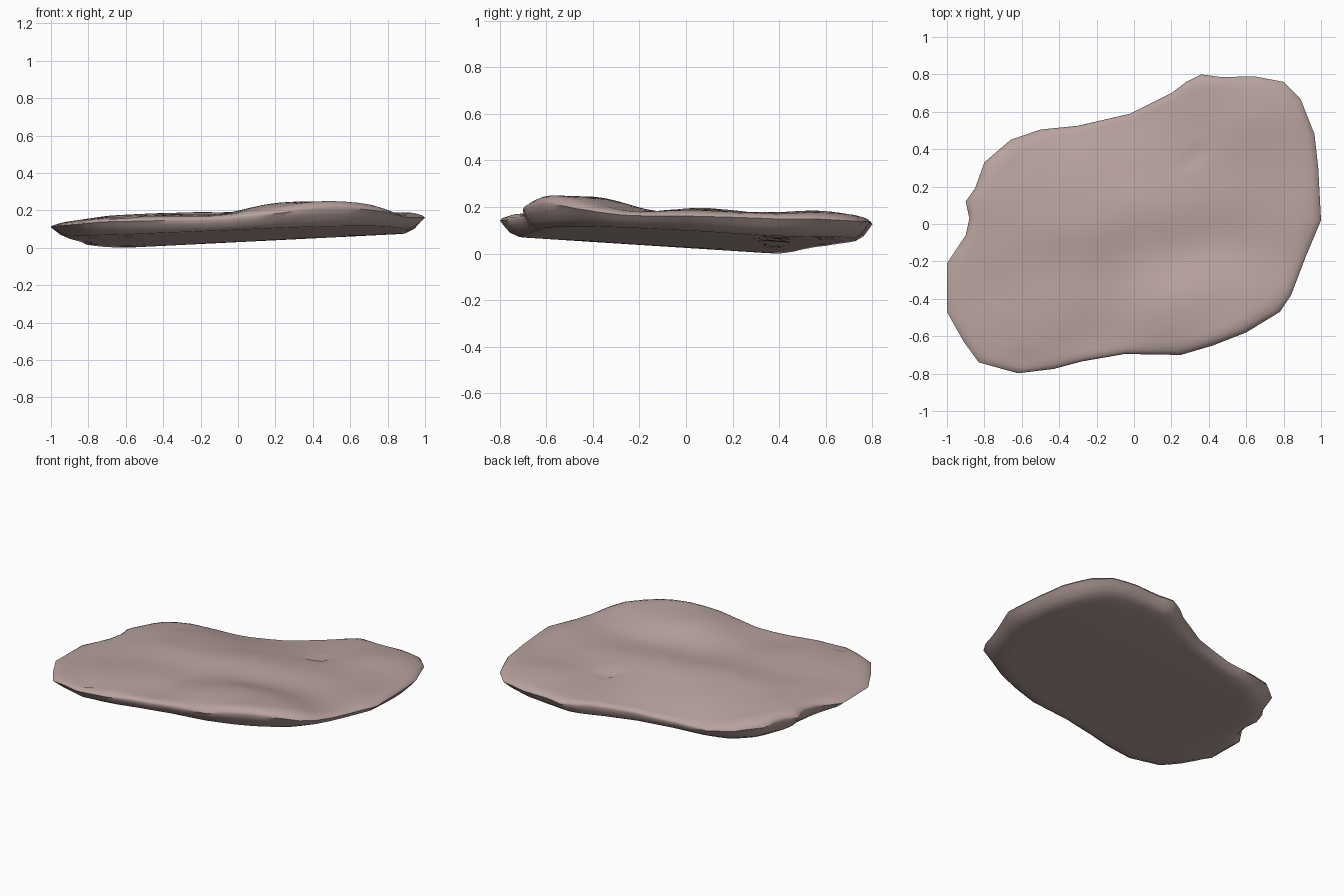
import bpy, bmesh, math
from mathutils import Vector, noise

if "Cube" in bpy.data.objects:
    bpy.data.objects.remove(bpy.data.objects["Cube"])

# Outline of the slab seen from above (counter-clockwise)
OUTLINE = [(1, .02), (.985, .3), (.965, .48), (.89, .67), (.8, .76), (.64, .79), (.47, .785),
           (.36, .8), (.28, .76), (.2, .7), (-.02, .59), (-.3, .525), (-.5, .505), (-.66, .45),
           (-.8, .33), (-.85, .19), (-.9, .12), (-.88, .03), (-.9, -.06), (-1, -.21),
           (-1, -.47), (-.91, -.63), (-.83, -.74), (-.62, -.798), (-.43, -.775), (-.28, -.735),
           (-.05, -.695), (.25, -.7), (.42, -.65), (.6, -.58), (.78, -.47), (.84, -.38), (.92, -.17)]

# Swells and hollows of the upper surface: x, y, radius x, radius y, height
SWELLS = [(-.3, -.02, .42, .2, .022), (-.45, -.5, .3, .2, .018), (.25, .1, .35, .18, .022),
          (.62, .57, .28, .17, .02), (.85, .05, .15, .2, .012), (-.42, .62, .55, .28, -.085),
          (-.62, .3, .035, .03, -.014), (.33, .37, .05, .03, -.02), (-.6, -.73, .04, .03, -.015),
          (-.25, -.6, .15, .1, -.008)]


def top_z(x, y):
    z = .168 + .008 * x - .04 * max(0, y - .35) - .11 * max(0, -.7 - x)
    for cx, cy, rx, ry, h in SWELLS:
        z += h * math.exp(-((x - cx) / rx) ** 2 - ((y - cy) / ry) ** 2)
    # Flat-topped hump at the front right
    z += .076 * math.exp(-(((x - .42) / .42) ** 2 + ((y + .5) / .29) ** 2) ** 1.7)
    return z + .007 * noise.noise(Vector((x * 4, y * 4, 3)))


def bottom_z(x, y):
    return (.05 * max(0, x + .6) + .064 * max(0, .38 - y) + .1 * max(0, -.8 - x)
            + .05 * max(0, y - .6))


# Split every outline edge in two, and make a softened copy for the inner rings
pts = []
for i, (x, y) in enumerate(OUTLINE):
    nx, ny = OUTLINE[(i + 1) % len(OUTLINE)]
    pts += [(x, y), ((x + nx) / 2, (y + ny) / 2)]
n = len(pts)
soft = [tuple(sum(pts[(i + k) % n][c] for k in range(-3, 4)) / 7 for c in (0, 1)) for i in range(n)]

# Rings from the underside centre, round the undercut rim, to the top centre: scale, bottom-top mix
RINGS = [(s, 0) for s in (.15, .3, .45, .6, .75, .85, .925)]
RINGS += [(.962, .2), (.983, .47), (1, .74), (.993, .86), (.972, .95)]
RINGS += [(s, 1) for s in (.945, .91, .86, .8, .74, .68, .61, .54, .47, .4, .33, .26, .19, .12, .06)]

bm = bmesh.new()
rings = []
for s, t in RINGS:
    ring = []
    mix = min(1, (1 - s) * 8)
    for (x, y), (u, v) in zip(pts, soft):
        px, py = s * (x + (u - x) * mix), s * (y + (v - y) * mix)
        b, h = bottom_z(px, py), top_z(px, py)
        ring.append(bm.verts.new((px, py, b + (h - b) * t)))
    rings.append(ring)
for a, b in zip(rings, rings[1:]):
    for i in range(n):
        j = (i + 1) % n
        bm.faces.new((a[i], a[j], b[j], b[i]))
low = bm.verts.new((0, 0, bottom_z(0, 0)))
high = bm.verts.new((0, 0, top_z(0, 0)))
for i in range(n):
    j = (i + 1) % n
    bm.faces.new((low, rings[0][j], rings[0][i]))
    bm.faces.new((high, rings[-1][i], rings[-1][j]))
bmesh.ops.recalc_face_normals(bm, faces=bm.faces)

# Stand the slab on the ground
drop = min(v.co.z for v in bm.verts)
for v in bm.verts:
    v.co.z -= drop

mesh = bpy.data.meshes.new("rock_slab")
bm.to_mesh(mesh)
bm.free()
slab = bpy.data.objects.new("rock_slab", mesh)
bpy.context.collection.objects.link(slab)

# Single stone colour
stone = bpy.data.materials.new("dusty pink stone")
stone.diffuse_color = (.48, .365, .345, 1)
stone.use_nodes = True
stone.node_tree.nodes["Principled BSDF"].inputs["Base Color"].default_value = stone.diffuse_color
mesh.materials.append(stone)

bpy.context.view_layer.objects.active = slab
slab.select_set(True)
bpy.ops.object.shade_smooth_by_angle(angle=math.radians(50))
